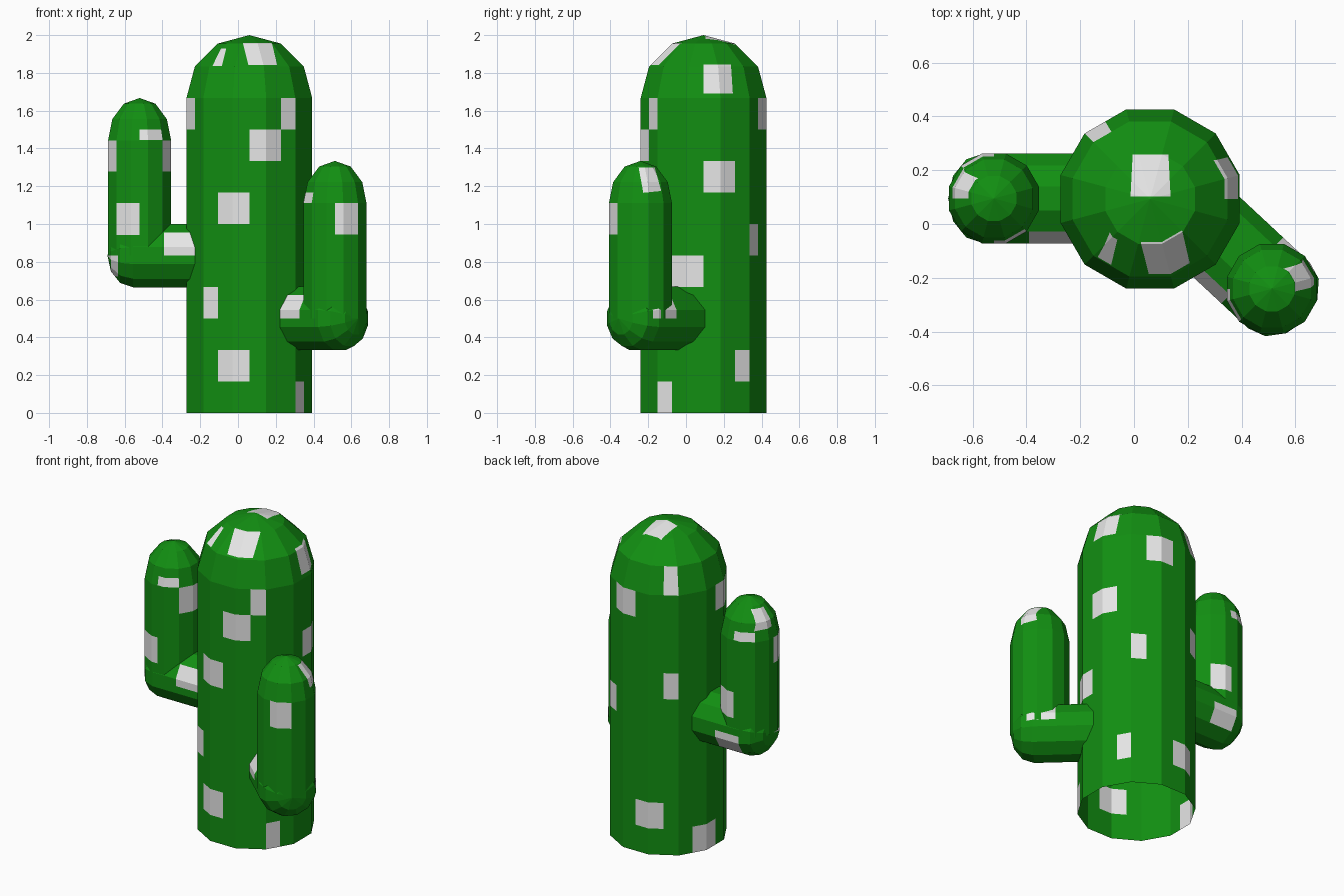
import bpy, bmesh, math
from mathutils import Matrix, Vector

if "Cube" in bpy.data.objects:
    bpy.data.objects.remove(bpy.data.objects["Cube"])

SIDES = 12
CELL = 1 / 6
FRONT, RIGHT, BACK, LEFT, TOP = -90, 0, 90, 180, None


def material(name, rgb):
    m = bpy.data.materials.new(name)
    m.diffuse_color = (*rgb, 1)
    m.use_nodes = True
    m.node_tree.nodes["Principled BSDF"].inputs["Base Color"].default_value = m.diffuse_color
    return m


MATS = [material("cactus_green", (0.006, 0.275, 0.006)),
        material("pale_patch", (0.86, 0.86, 0.86))]


def domed_tube(radius, start, end, dome, matrix=Matrix()):
    """Open 12-sided tube along z with a three-step dome; radius is to the flats."""
    bm = bmesh.new()
    big = radius / math.cos(math.pi / SIDES)
    profile = [(1, start), (1, end), (0.866, end + dome * 0.5), (0.5, end + dome * 0.866)]
    rings = []
    for f, z in profile:
        angles = [2 * math.pi * (k + 0.5) / SIDES for k in range(SIDES)]
        rings.append([bm.verts.new((big * f * math.cos(a), big * f * math.sin(a), z))
                      for a in angles])
    apex = bm.verts.new((0, 0, end + dome))
    for k in range(SIDES):
        n = (k + 1) % SIDES
        for lo, up in zip(rings, rings[1:]):
            bm.faces.new((lo[k], lo[n], up[n], up[k]))
        bm.faces.new((rings[-1][k], rings[-1][n], apex))
    bm.transform(matrix)
    bm.normal_update()
    return bm


def patch(bm, yaw, poly, limit=0.6):
    """Cut a convex outline, projected from one side, into the faces and colour it."""
    if yaw is TOP:
        d, u, v = Vector((0, 0, 1)), Vector((1, 0, 0)), Vector((0, 1, 0))
    else:
        a = math.radians(yaw)
        d = Vector((math.cos(a), math.sin(a), 0))
        u, v = Vector((-math.sin(a), math.cos(a), 0)), Vector((0, 0, 1))
    pts = [u * p[0] + v * p[1] for p in poly]
    mid = sum(pts, Vector()) / len(pts)
    planes = []

    def inside():
        return [f for f in bm.faces if f.normal.dot(d) > limit and
                all((f.calc_center_median() - co).dot(no) > 0 for co, no in planes)]

    for p, q in zip(pts, pts[1:] + pts[:1]):
        no = (q - p).cross(d).normalized()
        if (mid - p).dot(no) < 0:
            no.negate()
        faces = inside()
        geom = list({e for f in faces for e in f.edges}) + \
            list({w for f in faces for w in f.verts}) + faces
        if geom:
            bmesh.ops.bisect_plane(bm, geom=geom, dist=1e-5, plane_co=p, plane_no=no)
            bm.normal_update()
        planes.append((p, no))
    for f in inside():
        f.material_index = 1


def box(u0, u1, z0, z1):
    return [(u0, z0), (u1, z0), (u1, z1), (u0, z1)]


def finish(bm, name, location):
    me = bpy.data.meshes.new(name)
    bm.to_mesh(me)
    bm.free()
    for m in MATS:
        me.materials.append(m)
    ob = bpy.data.objects.new(name, me)
    ob.location = location
    bpy.context.collection.objects.link(ob)


# Trunk, with patches on a grid of square cells (column, row) per side
bm = domed_tube(0.333, 0, 10 * CELL, 2 * CELL)
cells = {FRONT: [(-1, 1), (-2, 3), (-1, 6), (0, 8), (1, 9)],
         RIGHT: [(0, 7), (1, 1), (-2, 0), (-1, 4)],
         BACK: [(-2, 5), (-1, 9), (1, 6), (0, 1)],
         LEFT: [(-1, 0), (0, 9)]}
for yaw, spots in cells.items():
    for c, r in spots:
        patch(bm, yaw, box(c * CELL, (c + 1) * CELL, r * CELL, (r + 1) * CELL))
# Trunk dome patches
patch(bm, BACK, [(0.167, 1.667), (0.26, 1.667), (0.26, 1.833), (0.144, 1.833)])
patch(bm, RIGHT, [(0, 1.69), (0.155, 1.69), (0.145, 1.845), (0, 1.845)], 0.3)
patch(bm, FRONT, [(-0.195, 1.837), (-0.145, 1.837), (-0.122, 1.93), (-0.15, 1.93)], 0.2)
patch(bm, FRONT, [(-0.005, 1.842), (0.147, 1.842), (0.12, 1.957), (-0.034, 1.957)], 0.2)
patch(bm, TOP, [(-0.073, 0.01), (0.076, 0.01), (0.068, 0.165), (-0.065, 0.165)], 0.3)
finish(bm, "trunk", (0.06, 0.093, 0))

LOW, HIGH, STRIP = (0.11, 0.277), (0.444, 0.61), (0.612, 0.667)
# Each arm: name, elbow position, direction, inner length, upright and elbow patches
arms = [
    ("left_arm", (-0.521, 0.095, 0.833), 180, 0.31,
     [(FRONT, box(-0.17, 0, *LOW), 0.6), (BACK, box(-0.17, 0, *LOW), 0.6),
      (LEFT, box(0, 0.17, *HIGH), 0.6), (RIGHT, box(-0.17, 0, *HIGH), 0.6),
      (FRONT, box(0, 0.12, *STRIP), 0.6), (BACK, box(0, 0.12, *STRIP), 0.6),
      (LEFT, [(0, 0.677), (-0.115, 0.677), (-0.075, 0.79), (0, 0.79)], 0.2)],
     [(FRONT, box(0.13, 0.32, 0, 0.17), 0.6), (BACK, box(-0.13, 0.035, -0.17, 0), 0.6),
      (FRONT, box(-0.17, -0.115, -0.11, 0), 0.2)]),
    ("right_arm", (0.513, -0.241, 0.5), -43, 0.34,
     [(FRONT, box(0, 0.17, *HIGH), 0.6), (LEFT, box(0, 0.12, *STRIP), 0.6),
      (RIGHT, [(-0.01, 0.80), (0.075, 0.80), (0.11, 0.675), (0.015, 0.665)], 0.2)],
     [(-133, box(-0.26, -0.1, 0, 0.17), 0.6), (47, box(-0.07, 0.1, 0, 0.17), 0.6)]),
]
for name, pos, yaw, inner, up_spots, elbow_spots in arms:
    # Upright part
    bm = domed_tube(0.167, 0, 0.61, 0.224)
    for spot in up_spots:
        patch(bm, *spot)
    finish(bm, name + "_upright", pos)
    # Level part running out of the trunk and rounded at the elbow
    turn = Matrix.Rotation(math.radians(yaw), 4, 'Z') @ Matrix.Rotation(math.pi / 2, 4, 'Y')
    bm = domed_tube(0.168, -inner, 0.035, 0.135, turn)
    for spot in elbow_spots:
        patch(bm, *spot)
    finish(bm, name + "_elbow", pos)
